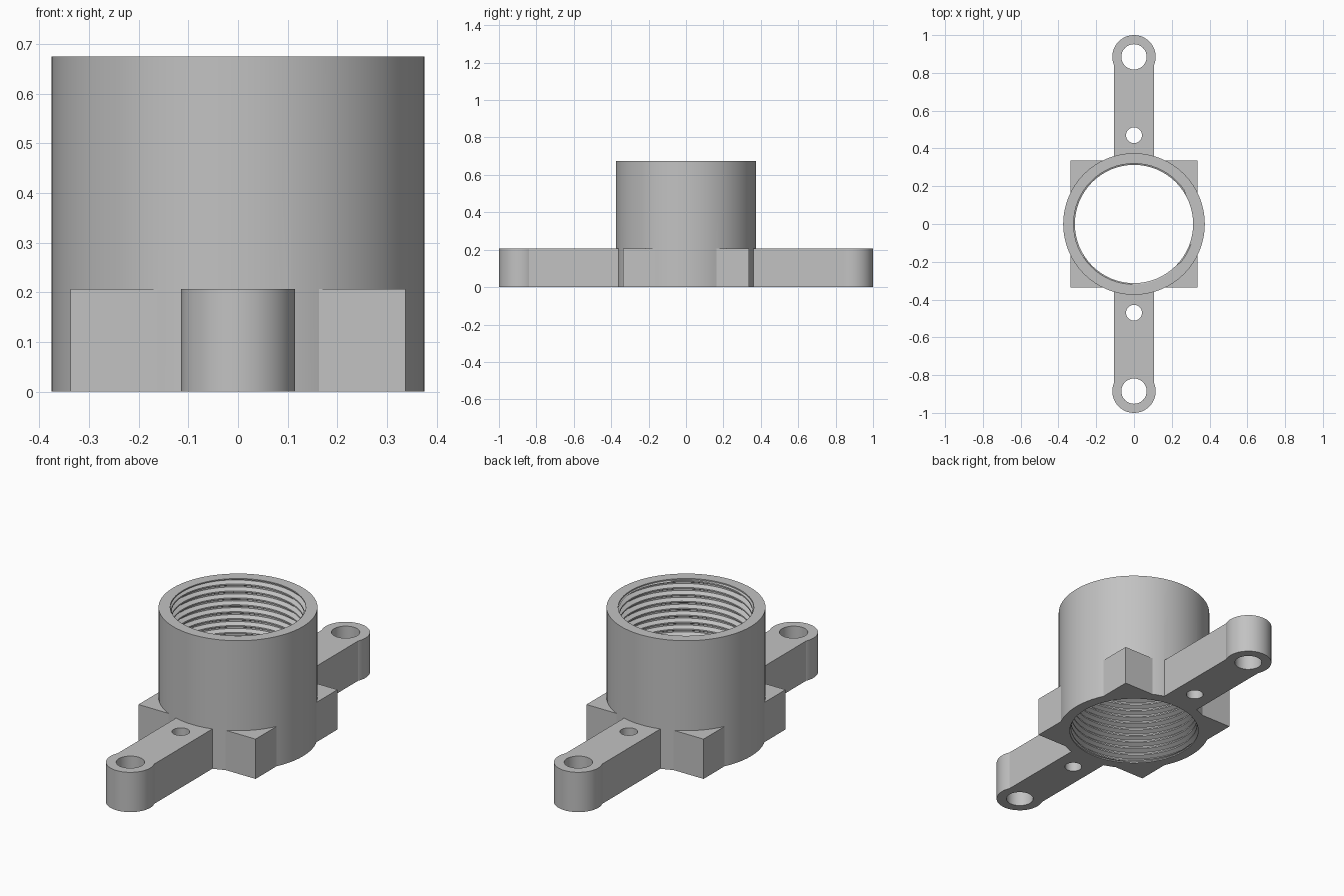
import bpy, bmesh, math

cube = bpy.data.objects.get("Cube")
if cube:
    bpy.data.objects.remove(cube, do_unlink=True)

HEIGHT, BASE_H = 0.675, 0.207
OUTER_R, LIP_R = 0.375, 0.32
ARM_END = 0.885

grey = bpy.data.materials.new("plain grey")
grey.use_nodes = True
grey.diffuse_color = (0.54, 0.54, 0.54, 1)
grey.node_tree.nodes["Principled BSDF"].inputs["Base Color"].default_value = grey.diffuse_color


def cylinder(name, r, z0, z1, y=0.0, sides=48):
    bpy.ops.mesh.primitive_cylinder_add(vertices=sides, radius=r, depth=z1 - z0,
                                        location=(0, y, (z0 + z1) / 2))
    bpy.context.object.name = name
    return bpy.context.object


def box(name, sx, sy, sz, y=0.0):
    bpy.ops.mesh.primitive_cube_add(size=1, location=(0, y, sz / 2))
    ob = bpy.context.object
    ob.name = name
    ob.scale = (sx, sy, sz)
    bpy.ops.object.transform_apply(location=False, rotation=False)
    return ob


def thread_cutter(segs=64, pitch=0.036):
    """Closed helical plug that leaves an internal thread when cut."""
    profile = [(0.0, 0.334), (0.2, 0.334), (0.5, 0.313), (0.7, 0.313)]
    p, lo, hi = len(profile), 0.006, HEIGHT - 0.006
    turns = range(-3, int(HEIGHT / pitch) + 4)
    steps = [(t + ph, r) for t in turns for ph, r in profile]
    last = len(steps) + 1
    bm = bmesh.new()
    rows = []
    for j in range(last + 1):
        row = []
        for i in range(segs):
            if j in (0, last):
                z, r = (-0.05 if j == 0 else HEIGHT + 0.05), LIP_R
            else:
                ph, r = steps[j - 1]
                z = (ph + i / segs) * pitch
                if not lo < z < hi:
                    z, r = min(max(z, lo), hi), LIP_R
            a = 2 * math.pi * i / segs
            row.append(bm.verts.new((r * math.cos(a), r * math.sin(a), z)))
        rows.append(row)

    def over_seam(j):
        # one full turn climbs by one pitch
        return j if j in (0, last) else min(j + p, last - 1)

    for j in range(last):
        for i in range(segs):
            if i < segs - 1:
                c, d = rows[j][i + 1], rows[j + 1][i + 1]
            else:
                c, d = rows[over_seam(j)][0], rows[over_seam(j + 1)][0]
            quad = [rows[j][i], c, d, rows[j + 1][i]]
            if len(set(quad)) == 4:
                bm.faces.new(quad)
            elif c is d:
                bm.faces.new(quad[:2] + quad[3:])
    bm.faces.new(rows[0][::-1])
    bm.faces.new(rows[last])
    bmesh.ops.remove_doubles(bm, verts=bm.verts, dist=0.00001)
    bmesh.ops.triangulate(bm, faces=[f for f in bm.faces if len(f.verts) == 4])
    bmesh.ops.recalc_face_normals(bm, faces=bm.faces)
    mesh = bpy.data.meshes.new("thread_cutter")
    bm.to_mesh(mesh)
    bm.free()
    ob = bpy.data.objects.new("thread_cutter", mesh)
    bpy.context.collection.objects.link(ob)
    return ob


def combine(target, other, operation):
    mod = target.modifiers.new(operation.lower(), 'BOOLEAN')
    mod.operation, mod.object, mod.solver = operation, other, 'EXACT'
    bpy.context.view_layer.objects.active = target
    bpy.ops.object.modifier_apply(modifier=mod.name)
    bpy.data.objects.remove(other, do_unlink=True)


# Collar with square base
body = cylinder("threaded_collar_mount", OUTER_R, 0, HEIGHT, sides=64)
combine(body, box("square_base", 0.674, 0.674, BASE_H), 'UNION')

# Mounting arms with rounded ends
for side in (-1, 1):
    combine(body, box("arm", 0.21, ARM_END - 0.2, BASE_H, side * (ARM_END + 0.2) / 2), 'UNION')
    combine(body, cylinder("arm_end", 0.115, 0, BASE_H, side * ARM_END), 'UNION')

# Screw holes and threaded bore
for side in (-1, 1):
    for r, y in ((0.067, ARM_END), (0.042, 0.47)):
        combine(body, cylinder("screw_hole", r, -0.1, BASE_H + 0.1, side * y, 32), 'DIFFERENCE')
combine(body, thread_cutter(), 'DIFFERENCE')

body.data.materials.clear()
body.data.materials.append(grey)
bpy.ops.object.select_all(action='DESELECT')
body.select_set(True)
bpy.context.view_layer.objects.active = body
bpy.ops.object.shade_smooth_by_angle(angle=math.radians(25))
# Origin on the ground
bpy.ops.object.transform_apply(location=True, rotation=True, scale=True)
